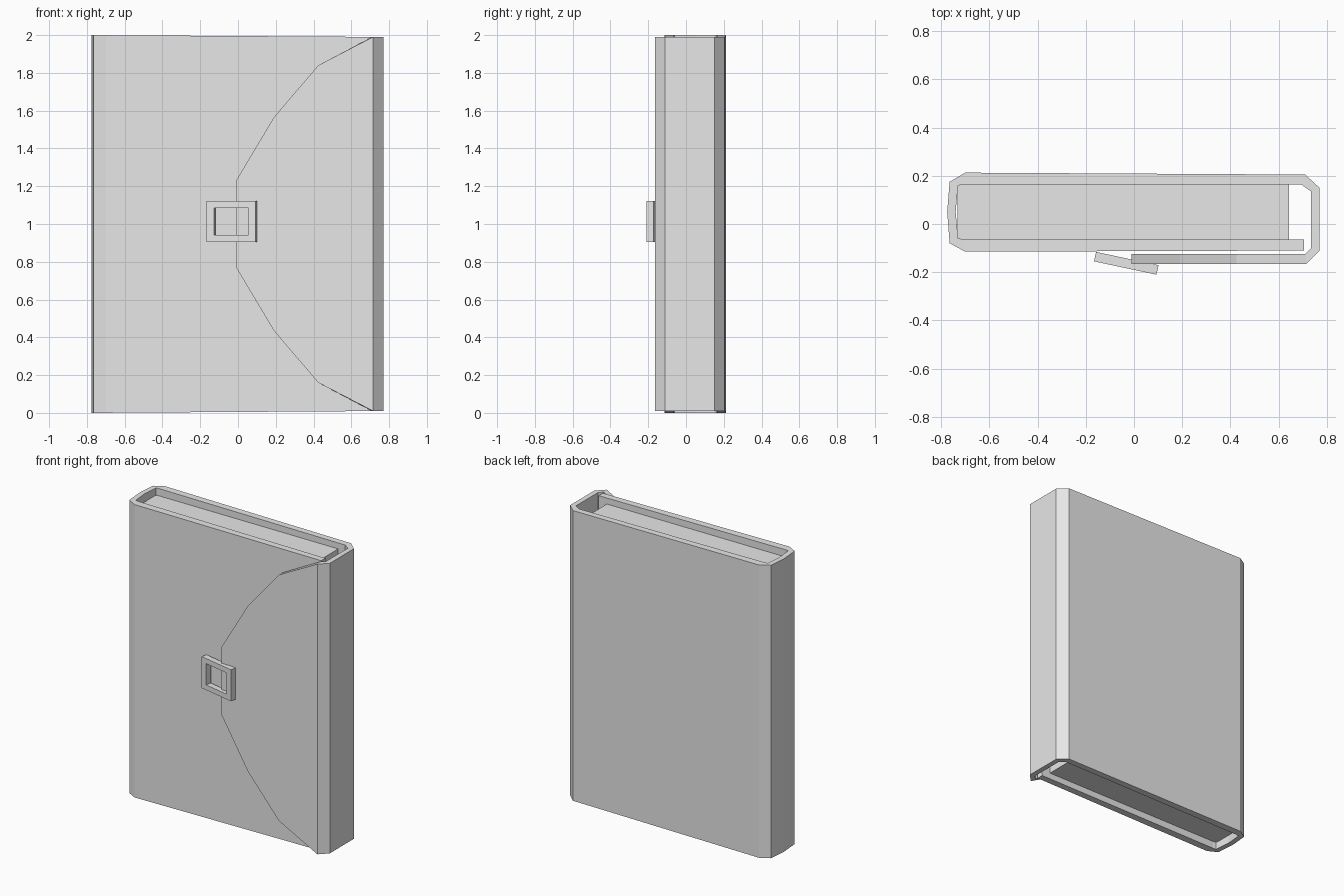
import bpy, bmesh
from math import radians
from mathutils import Matrix

cube = bpy.data.objects.get("Cube")
if cube:
    bpy.data.objects.remove(cube, do_unlink=True)

grey = bpy.data.materials.new("plain grey")
grey.use_nodes = True
grey.diffuse_color = (0.8, 0.8, 0.8, 1)
grey.node_tree.nodes["Principled BSDF"].inputs["Base Color"].default_value = (0.8, 0.8, 0.8, 1)


def finish(name, bm):
    bmesh.ops.recalc_face_normals(bm, faces=bm.faces)
    mesh = bpy.data.meshes.new(name)
    bm.to_mesh(mesh)
    bm.free()
    mesh.materials.append(grey)
    obj = bpy.data.objects.new(name, mesh)
    bpy.context.collection.objects.link(obj)
    return obj


def box(name, size, centre, turn=0):
    bm = bmesh.new()
    bmesh.ops.create_cube(bm, size=1, matrix=Matrix.Translation(centre)
                          @ Matrix.Rotation(radians(turn), 4, 'Z') @ Matrix.Diagonal((*size, 1)))
    return finish(name, bm)


def strip(name, stations):
    """Thick upright band: each station is outer xy, inner xy, bottom z, top z."""
    bm = bmesh.new()
    rings = []
    for outer, inner, low, high in stations:
        rings.append([bm.verts.new((*p, z)) for p, z in
                      ((outer, low), (outer, high), (inner, high), (inner, low))])
    for a, b in zip(rings, rings[1:]):
        for i in range(4):
            j = (i + 1) % 4
            bm.faces.new((a[i], a[j], b[j], b[i]))
    bm.faces.new(rings[0])
    bm.faces.new(rings[-1])
    return finish(name, bm)


# Wraparound cover: curved flap, fore edge, back board, rounded spine, front board
flap = [((x, -0.165), (x, -0.125), low, 2 - low)
        for x, low in ((-0.01, 0.77), (0.19, 0.435), (0.425, 0.16))]
wrap = [((0.715, -0.165), (0.71, -0.125)),
        ((0.77, -0.11), (0.735, -0.1)),
        ((0.77, 0.15), (0.735, 0.135)),
        ((0.71, 0.205), (0.695, 0.163)),
        ((-0.7, 0.213), (-0.705, 0.163)),
        ((-0.765, 0.175), (-0.73, 0.16)),
        ((-0.775, 0.05), (-0.74, 0.05)),
        ((-0.765, -0.08), (-0.73, -0.06)),
        ((-0.7, -0.115), (-0.705, -0.063)),
        ((0.705, -0.11), (0.705, -0.065))]
stations = flap
for outer, inner in wrap:
    low = 0.005 * (1 + outer[0] / 0.775)
    stations.append((outer, inner, low, 2 - low))
strip("cover", stations)

# Page block, set in from the cover edges
box("pages", (1.375, 0.228, 1.9), (-0.045, 0.05, 1))

# Tilted clasp: four bars forming a square frame
outer_w, outer_h, hole_w, hole_h, depth = 0.265, 0.215, 0.185, 0.145, 0.04
bm = bmesh.new()
loops = []
for w, h in ((outer_w, outer_h), (hole_w, hole_h)):
    for y in (-depth / 2, depth / 2):
        loops.append([bm.verts.new((sx * w / 2, y, sz * h / 2))
                      for sx, sz in ((-1, -1), (1, -1), (1, 1), (-1, 1))])
front_out, back_out, front_in, back_in = loops
for a, b in ((front_out, back_out), (back_out, back_in), (back_in, front_in), (front_in, front_out)):
    for i in range(4):
        j = (i + 1) % 4
        bm.faces.new((a[i], a[j], b[j], b[i]))
bm.transform(Matrix.Translation((-0.032, -0.163, 1.013)) @ Matrix.Rotation(radians(-12), 4, 'Z'))
finish("clasp", bm)
